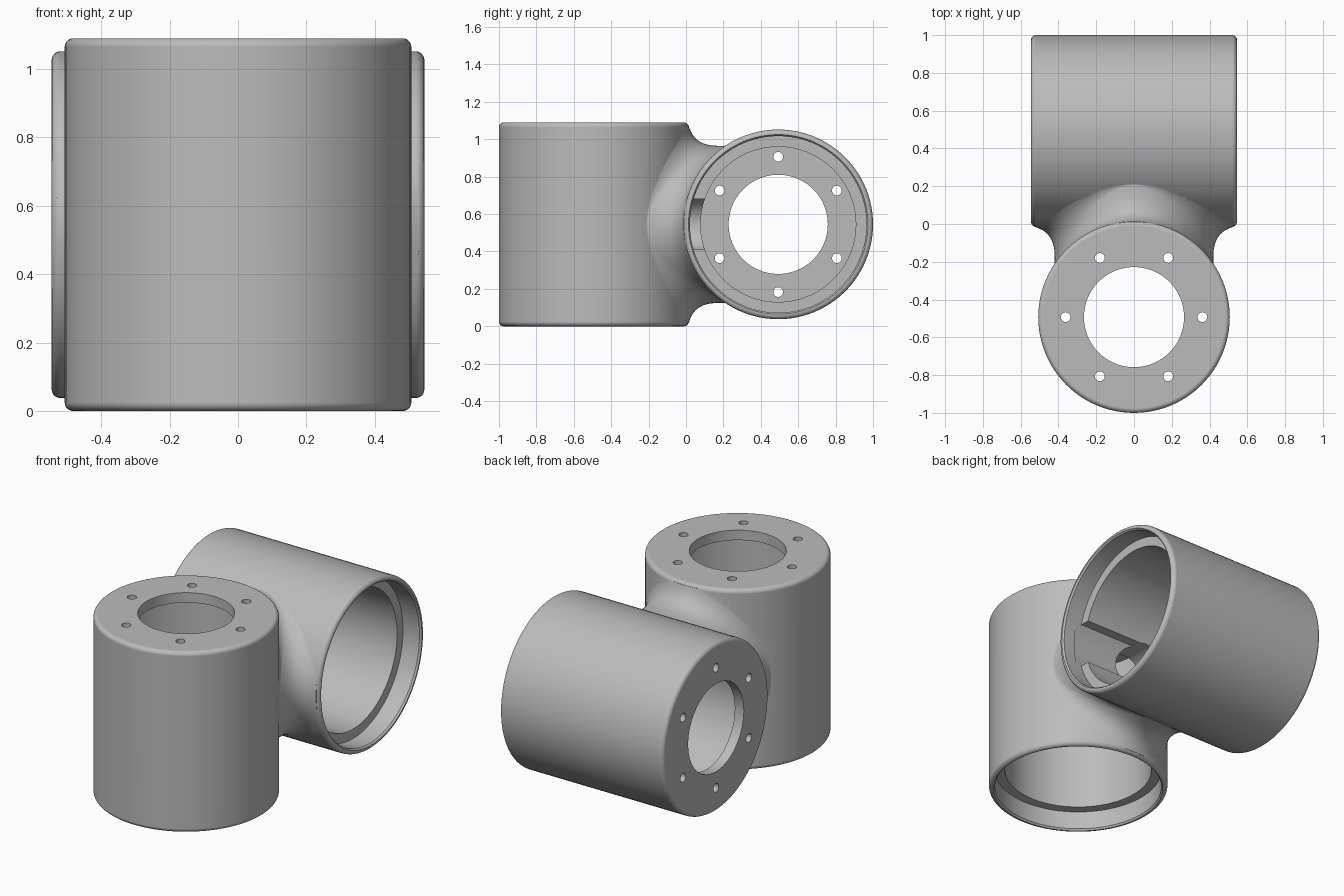
import bpy, bmesh, math
from mathutils import Matrix, Vector

R, HALF, OFF = 0.507, 0.545, 0.493      # housing radius, half length, axis offset
NECK = 0.42                             # neck radius

if "Cube" in bpy.data.objects:
    bpy.data.objects.remove(bpy.data.objects["Cube"], do_unlink=True)

grey = bpy.data.materials.new("cast_grey")
grey.use_nodes = True
grey.diffuse_color = (0.5, 0.5, 0.5, 1)
grey.node_tree.nodes["Principled BSDF"].inputs["Base Color"].default_value = (0.5, 0.5, 0.5, 1)

# Half turn that swaps the upright housing with the sideways one
SWAP = Matrix(((0, 0, -1, 0), (0, -1, 0, 0), (-1, 0, 0, 0), (0, 0, 0, 1)))
AXIS = Matrix.Translation((0, -OFF, 0))
LIFT = Matrix.Translation((0, 0, HALF))


def finish(name, bm):
    bmesh.ops.transform(bm, matrix=LIFT, verts=bm.verts)
    bmesh.ops.recalc_face_normals(bm, faces=bm.faces)
    mesh = bpy.data.meshes.new(name)
    bm.to_mesh(mesh)
    bm.free()
    mesh.materials.append(grey)
    obj = bpy.data.objects.new(name, mesh)
    bpy.context.collection.objects.link(obj)
    return obj


def skin(bm, rings):
    """Bridge closed rings of points in order and return the vertex rings."""
    vr = [[bm.verts.new(p) for p in ring] for ring in rings]
    n = len(vr[0])
    for a, b in zip(vr, vr[1:]):
        for i in range(n):
            j = (i + 1) % n
            bm.faces.new((a[i], a[j], b[j], b[i]))
    return vr


def lathe(bm, profile, matrix, n=96):
    rings = [[matrix @ Vector((r * math.cos(math.tau * i / n), r * math.sin(math.tau * i / n), z))
              for i in range(n)] for r, z in profile]
    vr = skin(bm, rings)
    bm.faces.new(vr[0])
    bm.faces.new(vr[-1])


def lathed(name, profile, matrix):
    bm = bmesh.new()
    lathe(bm, profile, matrix)
    return finish(name, bm)


def boolean(target, tool, operation):
    mod = target.modifiers.new(tool.name, "BOOLEAN")
    mod.operation, mod.solver, mod.object = operation, "EXACT", tool
    bpy.context.view_layer.objects.active = target
    bpy.ops.object.modifier_apply(modifier=mod.name)
    bpy.data.objects.remove(tool, do_unlink=True)


# Outer shell with rounded end edges
EDGE = 0.025
corner = [(R - EDGE + EDGE * math.sin(t), HALF - EDGE + EDGE * math.cos(t))
          for t in (math.pi / 2 * k / 5 for k in range(6))]
shell = [(r, -z) for r, z in corner] + corner[::-1]
body = lathed("joint_housing", shell, AXIS)
sideways = lathed("sideways_housing", shell, SWAP @ AXIS)


# Neck: a round bar flared smoothly into both housings
def bezier(a, b, c, n=8):
    return [a.lerp(b, k / n).lerp(b.lerp(c, k / n), k / n) for k in range(n + 1)]


def flare(angle):
    """Half of the neck outline, from the upright housing to mid neck."""
    c, s = math.cos(angle), math.sin(angle)
    f = 0.15 * s * s + 0.005

    def wall(r):
        return Vector((r * c, math.sqrt(R * R - (r * c) ** 2) - OFF, r * s))
    start, bend = wall(NECK + f), wall(NECK)
    start.y -= 0.004
    pts = bezier(start, bend, bend + Vector((0, f, 0)))
    for p in pts:
        p.z = max(-HALF + 0.015, min(HALF - 0.015, p.z))
    return pts


N = 96
lines = []
for i in range(N):
    a = math.tau * i / N
    other = [SWAP @ p for p in flare(-math.pi / 2 - a)]
    lines.append(flare(a) + other[::-1])
bm = bmesh.new()
rings = skin(bm, list(zip(*lines)))
for ring, y in ((rings[0], -0.35), (rings[-1], 0.35)):
    hub = bm.verts.new((0, y, 0))
    for i in range(N):
        bm.faces.new((ring[i], ring[(i + 1) % N], hub))
neck = finish("neck", bm)
boolean(body, sideways, "UNION")
boolean(body, neck, "UNION")

# Stepped bores: mouth, ledge, main bore, flange hole
bore = [(0.48, -HALF - 0.05), (0.48, -HALF), (0.472, -HALF + 0.01), (0.472, -HALF + 0.12),
        (0.415, -HALF + 0.12), (0.415, HALF - 0.06), (0.265, HALF - 0.06), (0.265, HALF + 0.05)]
for name, m in (("upright_bore", AXIS), ("sideways_bore", SWAP @ AXIS)):
    boolean(body, lathed(name, bore, m), "DIFFERENCE")

# Six screw holes in each flange
bm = bmesh.new()
for m in (AXIS, SWAP @ AXIS):
    for k in range(6):
        spot = Matrix.Rotation(math.tau * k / 6, 4, "Z") @ Matrix.Translation((0.362, 0, 0))
        lathe(bm, [(0.026, HALF - 0.1), (0.026, HALF + 0.05)], m @ spot, 20)
boolean(body, finish("screw_holes", bm), "DIFFERENCE")

# Cable slots from each mouth to the middle
for name, m in (("upright_slot", Matrix()), ("sideways_slot", SWAP)):
    outline = [(0.135 * k / 4, -0.005 - 0.038 * (k / 4) ** 2) for k in range(-4, 5)]
    outline += [(0.135, -0.2), (-0.135, -0.2)]
    bm = bmesh.new()
    ends = skin(bm, [[m @ Vector((x, y, z)) for x, y in outline] for z in (-0.46, 0)])
    for end in ends:
        bm.faces.new(end)
    boolean(body, finish(name, bm), "DIFFERENCE")

# Round cable passage joining the two bores
turn = Matrix.Rotation(math.pi / 2, 4, "X")
boolean(body, lathed("cable_passage", [(0.14, -0.22), (0.14, 0.22)], turn), "DIFFERENCE")

# Smooth shading with crisp machined edges
bpy.ops.object.select_all(action="DESELECT")
body.select_set(True)
bpy.context.view_layer.objects.active = body
bpy.ops.object.shade_smooth_by_angle(angle=math.radians(35))
weighted = body.modifiers.new("even_shading", "WEIGHTED_NORMAL")
weighted.keep_sharp = True
